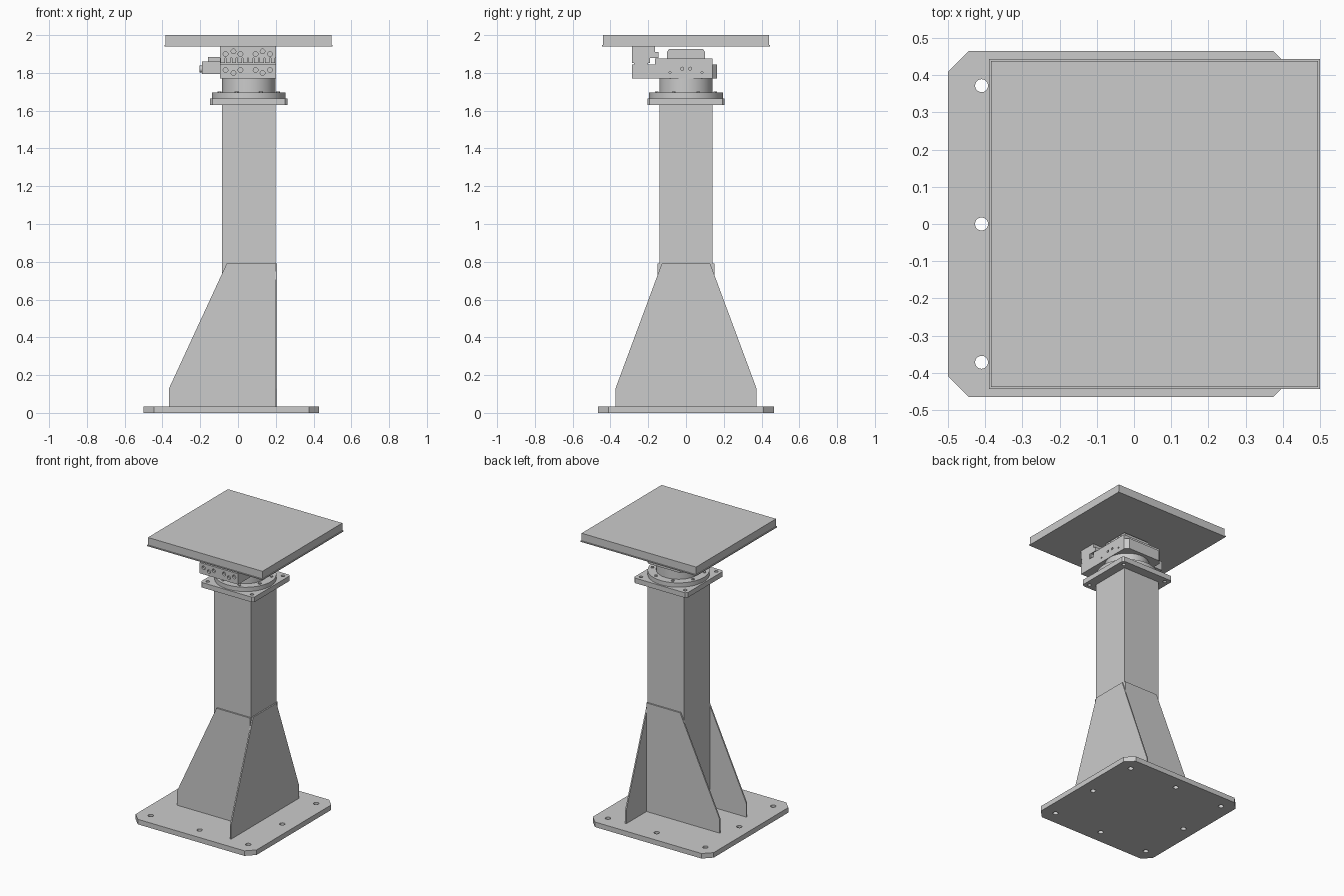
import bpy, bmesh, math
from mathutils import Vector

if "Cube" in bpy.data.objects:
    bpy.data.objects.remove(bpy.data.objects["Cube"])

CX = 0.057  # column axis in x


def prism(name, pts, axis, lo, hi):
    """Extrude a 2D profile along an axis (profile uses the other two axes in order)."""
    def place(p, t):
        c = list(p)
        c.insert("xyz".index(axis), t)
        return Vector(c)
    bm = bmesh.new()
    f = bm.faces.new([bm.verts.new(place(p, lo)) for p in pts])
    ext = bmesh.ops.extrude_face_region(bm, geom=[f])
    step = place((0, 0), hi - lo)
    bmesh.ops.translate(bm, vec=step, verts=[v for v in ext["geom"] if isinstance(v, bmesh.types.BMVert)])
    bmesh.ops.recalc_face_normals(bm, faces=bm.faces)
    me = bpy.data.meshes.new(name)
    bm.to_mesh(me)
    bm.free()
    ob = bpy.data.objects.new(name, me)
    bpy.context.collection.objects.link(ob)
    return ob


def box(name, x0, x1, y0, y1, z0, z1):
    return prism(name, [(x0, y0), (x1, y0), (x1, y1), (x0, y1)], "z", z0, z1)


def chamfered(name, x0, x1, y0, y1, c, z0, z1):
    pts = [(x0 + c, y0), (x1 - c, y0), (x1, y0 + c), (x1, y1 - c),
           (x1 - c, y1), (x0 + c, y1), (x0, y1 - c), (x0, y0 + c)]
    return prism(name, pts, "z", z0, z1)


def cyl(name, a, b, r, axis, lo, hi, n=32):
    pts = [(a + r * math.cos(2 * math.pi * i / n), b + r * math.sin(2 * math.pi * i / n)) for i in range(n)]
    ob = prism(name, pts, axis, lo, hi)
    if n > 8:
        bpy.ops.object.select_all(action="DESELECT")
        ob.select_set(True)
        bpy.context.view_layer.objects.active = ob
        bpy.ops.object.shade_smooth_by_angle(angle=math.radians(35))
    return ob


def drill(ob, spots, r, axis, lo, hi):
    for i, (a, b) in enumerate(spots):
        cutter = cyl(f"{ob.name}_cutter_{i}", a, b, r, axis, lo, hi, 20)
        mod = ob.modifiers.new("hole", "BOOLEAN")
        mod.operation, mod.solver, mod.object = "DIFFERENCE", "EXACT", cutter
        cutter.hide_render = True
        cutter.hide_set(True)


# Base plate with eight anchor holes
base = chamfered("base_plate", -0.5, 0.43, -0.465, 0.465, 0.055, 0, 0.035)
spots = [(x, y) for x in (-0.41, -0.035, 0.34) for y in (-0.372, 0, 0.372) if (x, y) != (-0.035, 0)]
drill(base, spots, 0.0175, "z", -0.05, 0.1)

# Column and its three gusset plates
box("column", -0.085, 0.198, -0.141, 0.141, 0.035, 1.63)
side = [(-0.365, 0.035), (0.198, 0.035), (0.198, 0.79), (-0.06, 0.79), (-0.365, 0.13)]
for tag, y0, y1 in (("front", -0.151, -0.141), ("back", 0.141, 0.151)):
    prism(f"{tag}_gusset", side, "y", y0, y1)
prism("right_gusset", [(-0.373, 0.035), (0.373, 0.035), (0.373, 0.13), (0.128, 0.79),
                       (-0.128, 0.79), (-0.373, 0.13)], "x", 0.198, 0.207)

# Square top flange, round flange and turret
flange = chamfered("square_flange", CX - 0.205, CX + 0.205, -0.205, 0.205, 0.013, 1.63, 1.665)
drill(flange, [(CX + sx * 0.17, sy * 0.17) for sx in (-1, 1) for sy in (-1, 1)], 0.012, "z", 1.6, 1.7)
cyl("round_flange", CX, 0, 0.195, "z", 1.665, 1.695, 64)
cyl("turret", CX, 0, 0.141, "z", 1.695, 1.77, 64)
for i in range(8):
    a = math.radians(22.5 + 45 * i)
    cyl(f"flange_bolt_{i}", CX + 0.168 * math.cos(a), 0.168 * math.sin(a), 0.011, "z", 1.695, 1.701, 6)

# Lower clamp body with clipped back corners and raised deck
body = prism("lower_body", [(-0.095, -0.285), (0.2, -0.285), (0.2, 0.14), (0.175, 0.165),
                            (-0.07, 0.165), (-0.095, 0.14)], "z", 1.77, 1.845)
box("raised_deck", -0.095, 0.2, -0.165, 0.14, 1.845, 1.875)
drill(body, [(-0.02, 1.822), (0.022, 1.822)], 0.008, "x", 0.185, 0.25)
drill(body, [(-0.085, 1.802), (0.085, 1.802)], 0.005, "x", 0.185, 0.25)

# Upper clamp body under the table
upper = prism("upper_body", [(-0.285, 1.88), (-0.145, 1.88), (-0.145, 1.91), (-0.165, 1.91),
                             (-0.165, 1.945), (-0.285, 1.945)], "x", -0.095, 0.2)

# Bolt recesses on the front of both bodies
xs = (-0.066, -0.024, 0.013, 0.093, 0.13, 0.17)
drill(upper, [(x, 1.914 if i % 3 == 1 else 1.9) for i, x in enumerate(xs)], 0.0125, "y", -0.3, -0.27)
drill(body, [(x, 1.799 if i % 3 == 1 else 1.815) for i, x in enumerate(xs)], 0.0125, "y", -0.3, -0.27)

# Row of hinge knuckles between the bodies
box("hinge_core", -0.095, 0.2, -0.275, -0.2, 1.845, 1.88)
for i in range(10):
    x = -0.095 + 0.0295 * i
    box(f"hinge_knuckle_{i}", x + 0.003, x + 0.0265, -0.285, -0.19, 1.853, 1.88)

# Central bolted block with tapered top
prism("center_block", [(-0.1, 1.875), (0.1, 1.875), (0.1, 1.912), (0.09, 1.927),
                       (-0.09, 1.927), (-0.1, 1.912)], "x", -0.04, 0.155)
for i, y in enumerate((-0.062, -0.035, 0.035, 0.062)):
    cyl(f"center_bolt_{i}", y, 1.902, 0.012, "x", 0.155, 0.162, 16)

# Drive unit on the left side
box("drive_unit", -0.19, -0.095, -0.1, 0.05, 1.795, 1.86)
box("drive_cap", -0.16, -0.095, -0.085, 0.035, 1.86, 1.885)
cyl("drive_knob", -0.025, 1.82, 0.018, "x", -0.205, -0.19, 20)

# Table slab with thin bottom lip
box("table_top", -0.385, 0.495, -0.439, 0.439, 1.947, 2.0)
box("table_lip", -0.39, 0.5, -0.444, 0.444, 1.941, 1.948)
